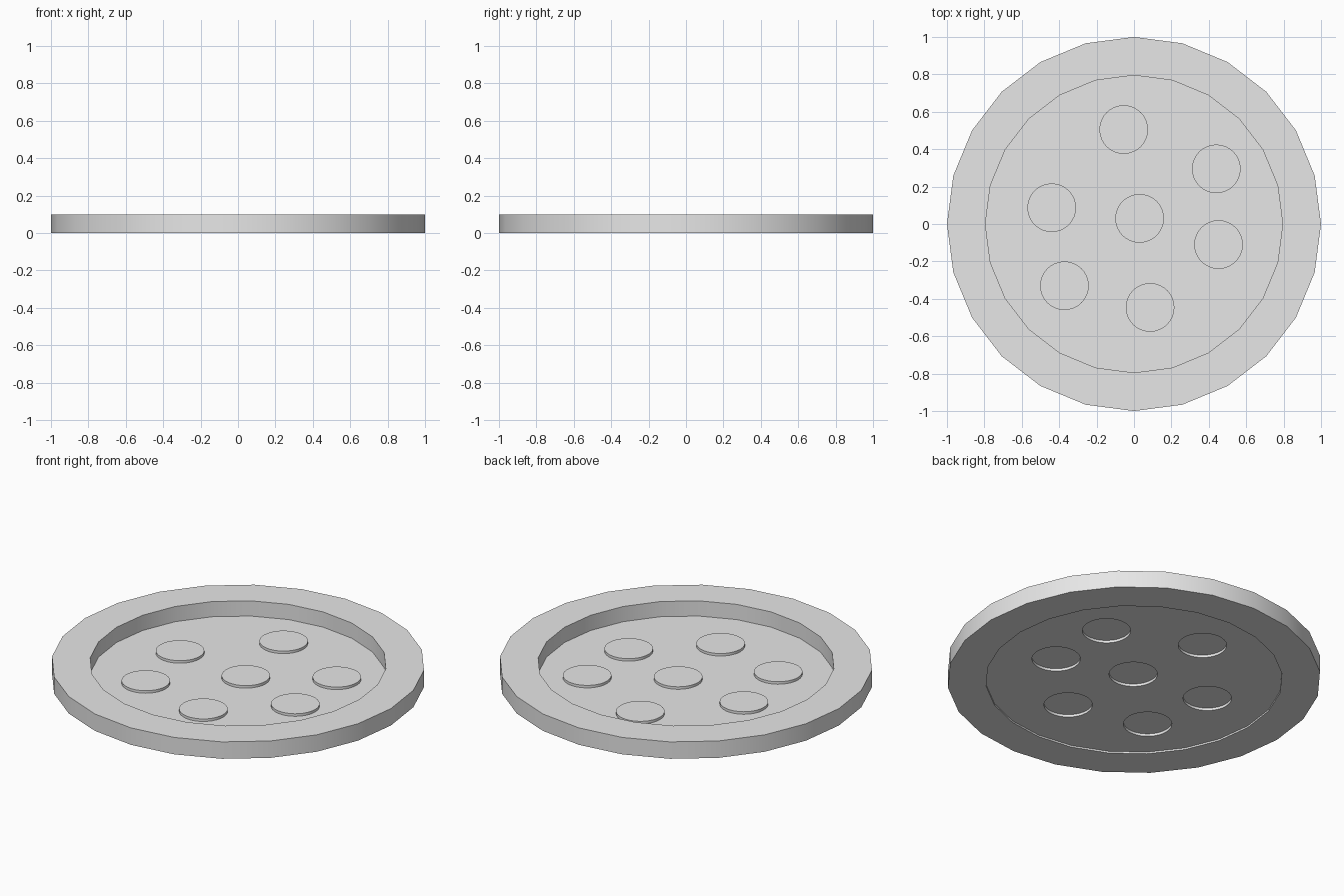
import bpy, bmesh
from math import cos, sin, tau

cube = bpy.data.objects.get("Cube")
if cube:
    bpy.data.objects.remove(cube, do_unlink=True)

grey = bpy.data.materials.new("light_grey")
grey.use_nodes = True
grey.diffuse_color = (0.8, 0.8, 0.8, 1)
grey.node_tree.nodes["Principled BSDF"].inputs["Base Color"].default_value = (0.8, 0.8, 0.8, 1)

SIDES, DISC_SIDES = 24, 32
OUTER, INNER, HEIGHT = 1.0, 0.795, 0.1
FLOOR_Z, DISC_TOP, DISC_R = 0.01, 0.025, 0.13
CENTRES = [(-0.055, 0.505), (0.44, 0.295), (-0.44, 0.087), (0.03, 0.03),
           (0.452, -0.11), (-0.372, -0.33), (0.086, -0.446)]


def loop(bm, radius, z, sides, centre=(0, 0)):
    """A ring of vertices, counter-clockwise from above."""
    return [bm.verts.new((centre[0] + radius * cos(tau * i / sides),
                          centre[1] + radius * sin(tau * i / sides), z))
            for i in range(sides)]


def pairs(verts):
    return list(zip(verts, verts[1:] + verts[:1]))


def bridge(bm, low, high):
    for (a, b), (c, d) in zip(pairs(low), pairs(high)):
        bm.faces.new((a, b, d, c))


def finish(bm, name):
    mesh = bpy.data.meshes.new(name)
    bm.to_mesh(mesh)
    bm.free()
    mesh.materials.append(grey)
    obj = bpy.data.objects.new(name, mesh)
    bpy.context.collection.objects.link(obj)
    bpy.ops.object.select_all(action='DESELECT')
    obj.select_set(True)
    bpy.context.view_layer.objects.active = obj
    bpy.ops.object.shade_smooth_by_angle(angle=0.5)
    return obj


# Raised rim: a square section swept round
bm = bmesh.new()
section = [(OUTER, 0), (OUTER, HEIGHT), (INNER, HEIGHT), (INNER, 0)]
rings = [loop(bm, r, z, SIDES) for r, z in section]
for low, high in pairs(rings):
    bridge(bm, low, high)
finish(bm, "rim")

# Thin floor, open beneath each disc
bm = bmesh.new()
outlines = [loop(bm, INNER, FLOOR_Z, SIDES)]
outlines += [loop(bm, DISC_R, FLOOR_Z, DISC_SIDES, c) for c in CENTRES]
edges = [bm.edges.new(p) for outline in outlines for p in pairs(outline)]
bmesh.ops.triangle_fill(bm, edges=edges, use_beauty=True, normal=(0, 0, 1))
for face in bm.faces:
    face.normal_update()
    if face.normal.z < 0:
        face.normal_flip()
finish(bm, "floor")

# Low round discs, hollow underneath
for number, centre in enumerate(CENTRES, 1):
    bm = bmesh.new()
    low = loop(bm, DISC_R, FLOOR_Z, DISC_SIDES, centre)
    high = loop(bm, DISC_R, DISC_TOP, DISC_SIDES, centre)
    bridge(bm, low, high)
    bm.faces.new(high)
    finish(bm, f"disc_{number}")
